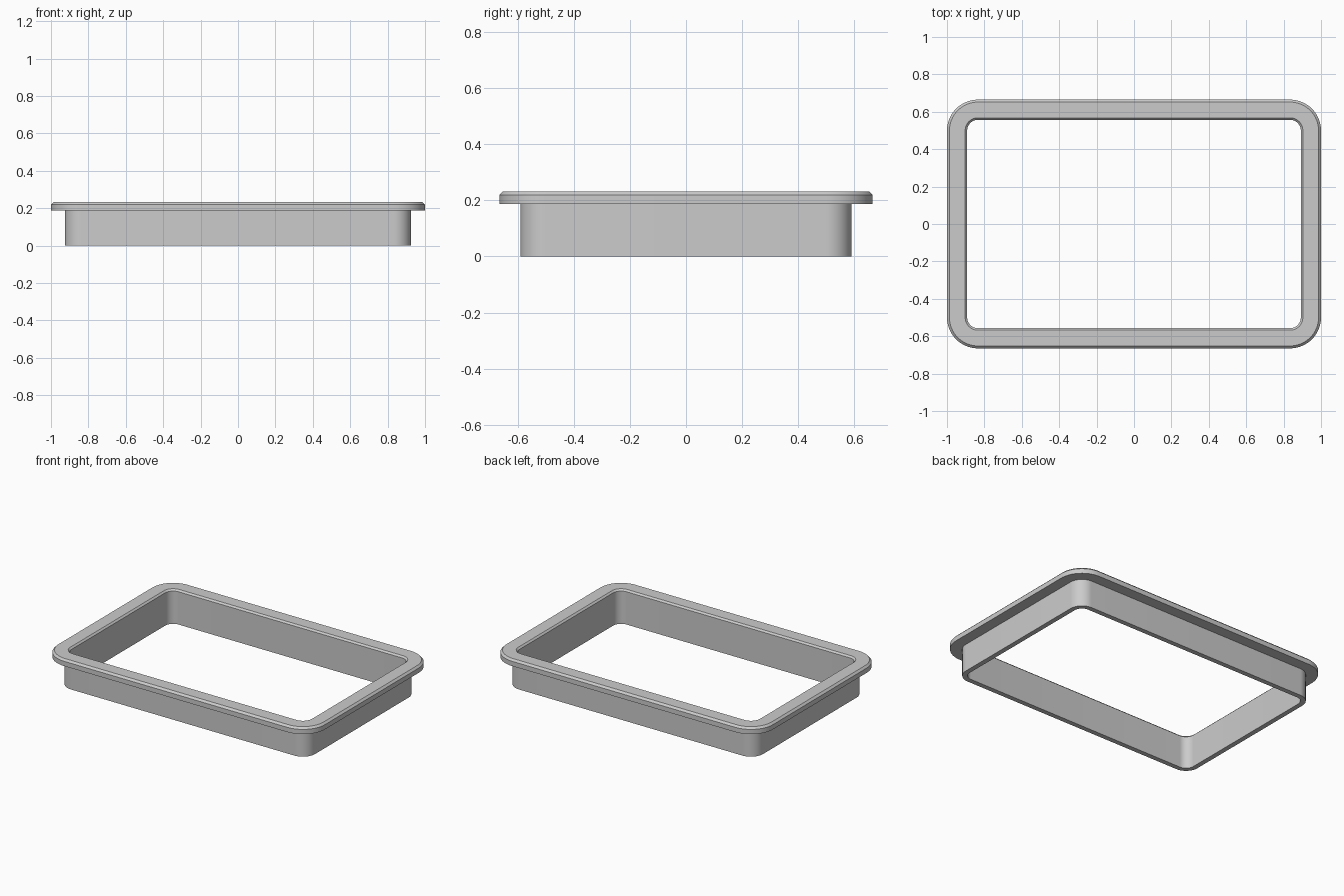
import bpy, bmesh, math

cube = bpy.data.objects.get("Cube")
if cube:
    bpy.data.objects.remove(cube, do_unlink=True)

HALF_X, HALF_Y, RADIUS = 1.0, 0.665, 0.166
STEPS = 16

grey = bpy.data.materials.new("plain grey")
grey.use_nodes = True
colour = (0.6, 0.6, 0.6, 1)
grey.diffuse_color = colour
grey.node_tree.nodes["Principled BSDF"].inputs["Base Color"].default_value = colour


def rounded_loop(bm, inset, z):
    """Rounded rectangle, concentric corners, inset from the rim edge."""
    r = RADIUS - inset
    corners = [(1, 1), (-1, 1), (-1, -1), (1, -1)]
    loop = []
    for i, (sx, sy) in enumerate(corners):
        for k in range(STEPS + 1):
            a = math.pi / 2 * (i + k / STEPS)
            loop.append(bm.verts.new((sx * (HALF_X - RADIUS) + r * math.cos(a),
                                      sy * (HALF_Y - RADIUS) + r * math.sin(a), z)))
    return loop


# Cross-section as (inset, height): wall, overhanging rim, bevelled edges
section = [(0.108, 0), (0.075, 0), (0.075, 0.187), (0, 0.187),
           (0, 0.219), (0.013, 0.232), (0.097, 0.232), (0.108, 0.221)]

bm = bmesh.new()
loops = [rounded_loop(bm, *p) for p in section]
for a, b in zip(loops, loops[1:] + loops[:1]):
    for i in range(len(a)):
        j = (i + 1) % len(a)
        bm.faces.new((a[i], a[j], b[j], b[i]))
bmesh.ops.recalc_face_normals(bm, faces=bm.faces)

mesh = bpy.data.meshes.new("flanged_frame")
bm.to_mesh(mesh)
bm.free()
mesh.materials.append(grey)
frame = bpy.data.objects.new("flanged_frame", mesh)
bpy.context.collection.objects.link(frame)

# Smooth corners, crisp profile edges
bpy.ops.object.select_all(action='DESELECT')
frame.select_set(True)
bpy.context.view_layer.objects.active = frame
bpy.ops.object.shade_smooth_by_angle(angle=math.radians(30))
